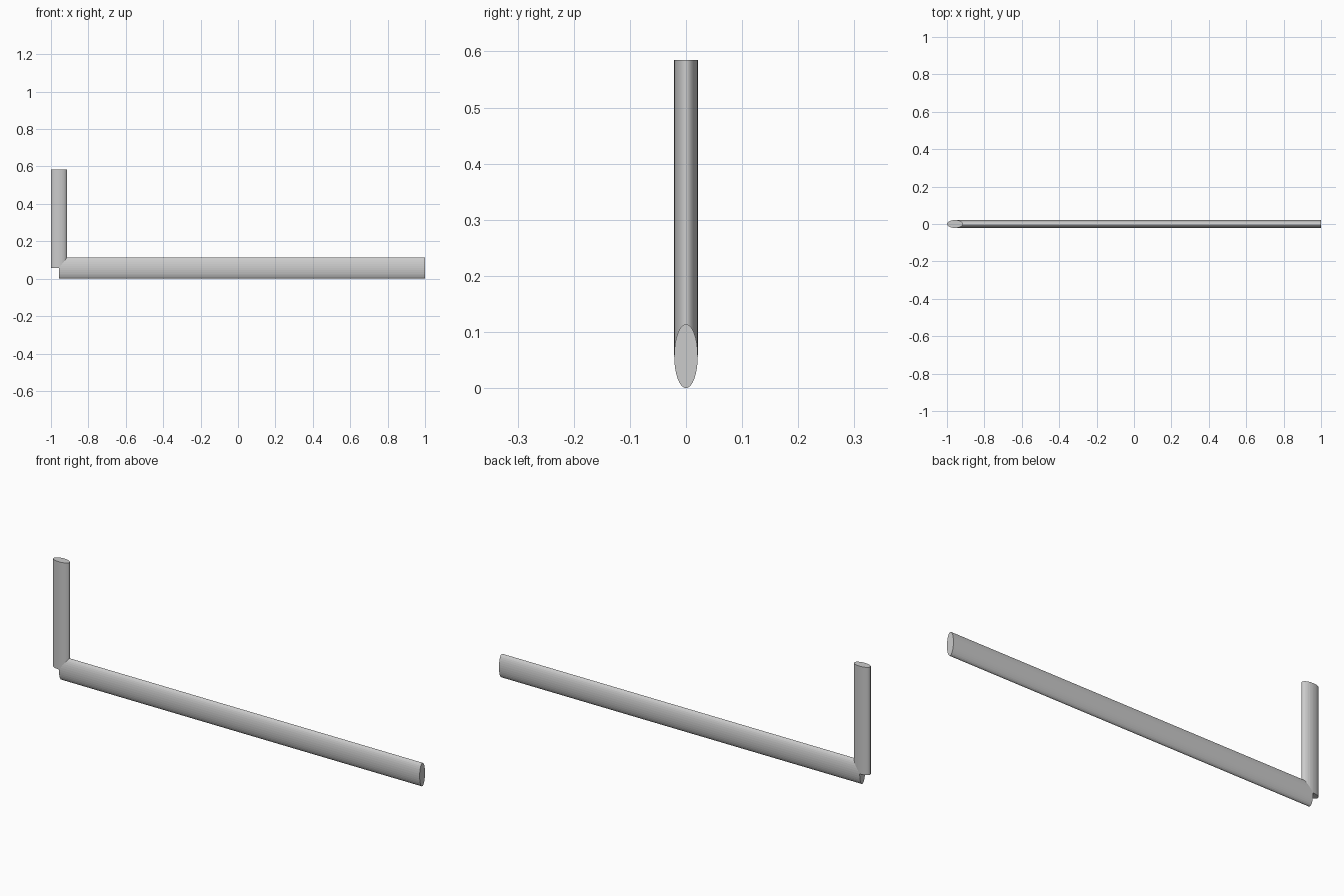
import bpy
from math import pi

if "Cube" in bpy.data.objects:
    bpy.data.objects.remove(bpy.data.objects["Cube"])


def rod(name, centre, half_width, half_depth, length, rotation):
    """Oval, flat-faced, capped rod along its local z axis."""
    bpy.ops.mesh.primitive_cylinder_add(vertices=32, radius=1, depth=1,
                                        location=centre, rotation=rotation)
    ob = bpy.context.object
    ob.name = name
    ob.scale = (half_width, half_depth, length)
    bpy.ops.object.transform_apply(location=False, rotation=True, scale=True)
    return ob


JOINT_X, JOINT_Z = -0.957, 0.057   # where the two rod axes meet
TOP, END = 0.585, 1.0

# Upright short arm
rod("upright_arm", (JOINT_X, 0, (JOINT_Z + TOP) / 2),
    0.043, 0.021, TOP - JOINT_Z, (0, 0, 0))

# Long horizontal arm
rod("long_arm", ((JOINT_X + END) / 2, 0, JOINT_Z),
    JOINT_Z, 0.021, END - JOINT_X, (0, pi / 2, 0))
